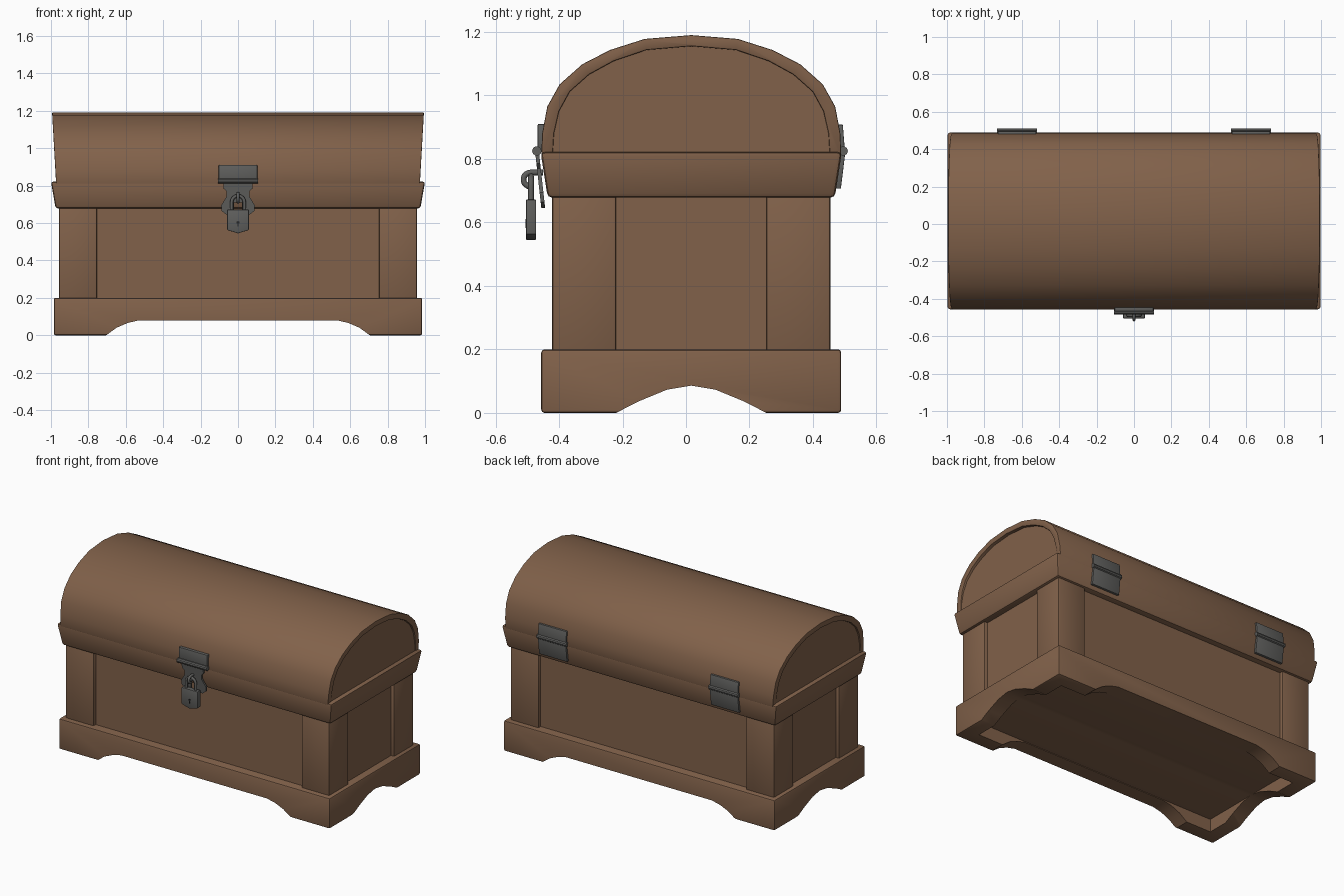
import bpy, bmesh, math
from mathutils import Vector

if "Cube" in bpy.data.objects:
    bpy.data.objects.remove(bpy.data.objects["Cube"])

CY = 0.0165  # the wooden chest sits slightly behind the centre because of the lock


def material(name, rgb):
    m = bpy.data.materials.new(name)
    m.diffuse_color = (*rgb, 1)
    m.use_nodes = True
    m.node_tree.nodes["Principled BSDF"].inputs["Base Color"].default_value = m.diffuse_color
    return m


WOOD = material("brown_wood", (0.22, 0.12, 0.068))
METAL = material("dark_iron", (0.115, 0.115, 0.11))
DARK = material("keyhole_black", (0.02, 0.02, 0.02))

PLACE = {
    'x': lambda u, v, w: Vector((w, u, v)),
    'y': lambda u, v, w: Vector((u, w, v)),
    'z': lambda u, v, w: Vector((u, v, w)),
}


def prism(name, pts, axis, lo, hi, mat, bevel=0, warp=None):
    """Extrude a 2D profile along an axis, with optional warp and edge bevel."""
    bm = bmesh.new()
    put = PLACE[axis]
    a = [bm.verts.new(put(u, v, lo)) for u, v in pts]
    b = [bm.verts.new(put(u, v, hi)) for u, v in pts]
    bm.faces.new(a)
    bm.faces.new(b[::-1])
    n = len(pts)
    for i in range(n):
        j = (i + 1) % n
        bm.faces.new((a[i], a[j], b[j], b[i]))
    if warp:
        for v in bm.verts:
            v.co = warp(v.co.copy())
    bmesh.ops.recalc_face_normals(bm, faces=bm.faces)
    if bevel:
        edges = [e for e in bm.edges if e.calc_face_angle(0) > 0.7]
        bmesh.ops.bevel(bm, geom=edges, offset=bevel, segments=2, profile=0.5,
                        affect='EDGES', clamp_overlap=True)
    me = bpy.data.meshes.new(name)
    bm.to_mesh(me)
    bm.free()
    me.materials.append(mat)
    ob = bpy.data.objects.new(name, me)
    bpy.context.collection.objects.link(ob)
    return ob


def rect(u0, u1, v0, v1):
    return [(u0, v0), (u1, v0), (u1, v1), (u0, v1)]


def circle(u, v, r, n=10):
    return [(u + r * math.cos(2 * math.pi * i / n), v + r * math.sin(2 * math.pi * i / n))
            for i in range(n)]


def mirrored(half, c=0):
    """Mirror an open half profile about u = c."""
    return half + [(2 * c - u, v) for u, v in reversed(half) if abs(u - c) > 1e-6]


def tube(name, pts, r):
    cu = bpy.data.curves.new(name, 'CURVE')
    cu.dimensions = '3D'
    cu.bevel_depth = r
    cu.bevel_resolution = 2
    cu.use_fill_caps = True
    s = cu.splines.new('POLY')
    s.points.add(len(pts) - 1)
    for p, c in zip(s.points, pts):
        p.co = (*c, 1)
    cu.materials.append(METAL)
    ob = bpy.data.objects.new(name, cu)
    bpy.context.collection.objects.link(ob)


# Base plinth with arched cut-outs and hollow feet
base = prism("base_plinth", rect(-0.985, 0.985, -0.456, 0.489), 'z', 0, 0.2, WOOD, 0.01)
front_arch = mirrored([(-0.74, -0.05), (-0.705, 0), (-0.65, 0.04), (-0.59, 0.066), (-0.53, 0.08)])
side_arch = mirrored([(-0.25, -0.05), (-0.22, 0), (-0.15, 0.036), (-0.06, 0.073), (CY, 0.086)], CY)
cutters = [
    prism("front_arch_cutter", front_arch, 'y', -1, 1, WOOD),
    prism("side_arch_cutter", side_arch, 'x', -1.5, 1.5, WOOD),
    prism("hollow_cutter", rect(-0.885, 0.885, CY - 0.375, CY + 0.375), 'z', -0.1, 0.084, WOOD),
]
bpy.context.view_layer.objects.active = base
for c in cutters:
    c.hide_render = True
    m = base.modifiers.new(c.name, 'BOOLEAN')
    m.operation = 'DIFFERENCE'
    m.solver = 'EXACT'
    m.object = c
    bpy.ops.object.modifier_apply(modifier=m.name)
for c in cutters:
    bpy.data.objects.remove(c)

# Body: recessed panels with four corner posts
prism("body_panels", rect(-0.935, 0.935, CY - 0.415, CY + 0.415), 'z', 0.19, 0.7, WOOD)
for sx, side in ((-1, "left"), (1, "right")):
    for sy, end in ((-1, "front"), (1, "back")):
        xs = sorted((sx * 0.755, sx * 0.958))
        ys = sorted((CY + sy * 0.237, CY + sy * 0.438))
        prism(f"corner_post_{end}_{side}", rect(*xs, *ys), 'z', 0.185, 0.7, WOOD, 0.008)


# Lid rim, flaring outwards towards the top
def flare_rim(p):
    if p.z < 0.75:
        p.x *= 0.975
        p.y = CY + (p.y - CY) * 0.953
    return p


prism("lid_rim", rect(-1, 1, CY - 0.4745, CY + 0.4745), 'z', 0.678, 0.822, WOOD, 0.014, flare_rim)

# Barrel lid: arched shell whose ends lean outwards, plus recessed end panels
outer = mirrored([(-0.456, 0.81), (-0.453, 0.88), (-0.437, 0.965), (-0.398, 1.035), (-0.327, 1.098),
                  (-0.24, 1.143), (-0.13, 1.178), (CY, 1.19)], CY)
inner = mirrored([(-0.42, 0.81), (-0.416, 0.88), (-0.4, 0.95), (-0.366, 1.012), (-0.305, 1.066),
                  (-0.228, 1.108), (-0.125, 1.143), (CY, 1.155)], CY)


def lean_ends(p):
    p.x = math.copysign(0.973 + 0.021 * (p.z - 0.82) / 0.37, p.x)
    return p


prism("lid_barrel", outer + inner[::-1], 'x', -1, 1, WOOD, 0.004, lean_ends)
prism("lid_end_panels", [(CY + (u - CY) * 1.02, v + 0.005) for u, v in inner],
      'x', -0.97, 0.97, WOOD)

# Back hinges
for s, side in ((-1, "left"), (1, "right")):
    x0, x1 = s * 0.625 - 0.102, s * 0.625 + 0.102
    prism(f"hinge_upper_leaf_{side}", [(0.47, 0.82), (0.501, 0.82), (0.494, 0.908), (0.47, 0.908)],
          'x', x0, x1, METAL, 0.002)
    prism(f"hinge_lower_leaf_{side}", [(0.47, 0.83), (0.503, 0.83), (0.488, 0.707), (0.465, 0.707)],
          'x', x0, x1, METAL, 0.002)
    prism(f"hinge_knuckle_{side}", circle(0.495, 0.825, 0.015), 'x', x0 - 0.005, x1 + 0.005, METAL)

# Front hasp: upper leaf, knuckle and slotted flap
prism("hasp_upper_leaf", rect(-0.103, 0.103, 0.825, 0.91), 'y', -0.467, -0.44, METAL, 0.003)
prism("hasp_knuckle", circle(-0.47, 0.825, 0.015), 'x', -0.108, 0.108, METAL)


def lean_flap(p):
    p.y += (0.82 - p.z) * 0.11
    return p


flap = mirrored([(-0.021, 0.645), (-0.062, 0.645), (-0.088, 0.665), (-0.09, 0.695), (-0.062, 0.74),
                 (-0.062, 0.77), (-0.078, 0.785), (-0.078, 0.82)])
# Close the flap outline with the slot for the staple
flap += [(0.021, 0.71), (-0.021, 0.71)]
prism("hasp_flap", flap, 'y', -0.475, -0.463, METAL, 0, lean_flap)

# Staple hook coming out of the rim
arc = [math.radians(a) for a in range(90, 271, 20)]
tube("staple_hook", [(0, -0.45, 0.757), (0, -0.475, 0.757)] +
     [(0, -0.49 + 0.022 * math.cos(a), 0.735 + 0.022 * math.sin(a)) for a in arc], 0.009)

# Padlock: shackle, body and keyhole
arc = [math.radians(a) for a in range(180, -1, -20)]
tube("padlock_shackle", [(-0.034, -0.488, 0.655)] +
     [(0.034 * math.cos(a), -0.488, 0.712 + 0.034 * math.sin(a)) for a in arc] +
     [(0.034, -0.488, 0.655)], 0.009)
prism("padlock_body", mirrored([(-0.058, 0.672), (-0.058, 0.563), (0, 0.545)]),
      'y', -0.504, -0.472, METAL, 0.003)
prism("keyhole_round", circle(0, 0.603, 0.008), 'y', -0.506, -0.5, DARK)
prism("keyhole_slot", rect(-0.003, 0.003, 0.582, 0.603), 'y', -0.506, -0.5, DARK)

# Smooth shading with crisp edges
bpy.ops.object.select_all(action='DESELECT')
for ob in bpy.context.scene.objects:
    if ob.type == 'MESH':
        ob.select_set(True)
bpy.context.view_layer.objects.active = base
bpy.ops.object.shade_smooth_by_angle(angle=math.radians(32))
